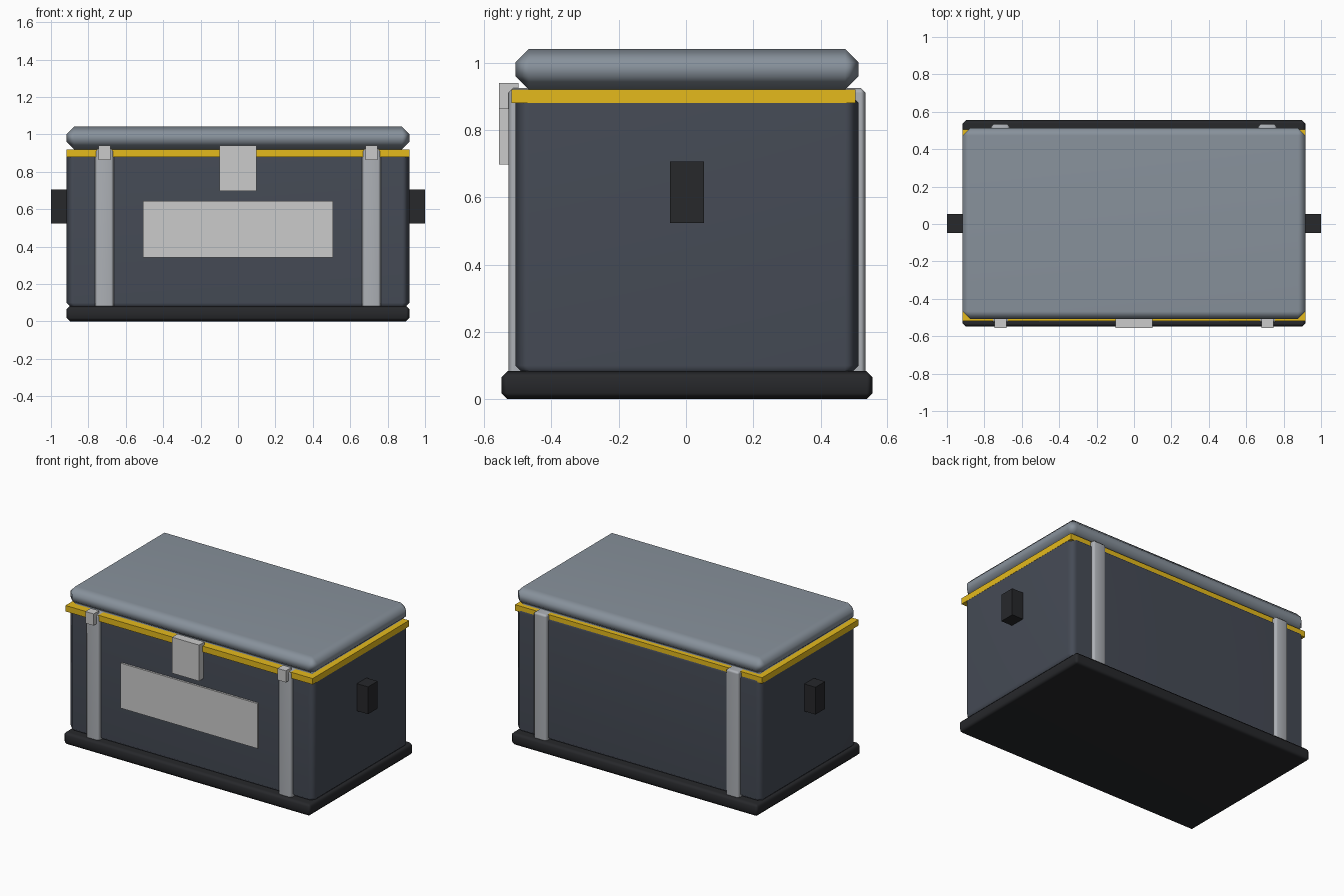
import bpy
import bmesh

if "Cube" in bpy.data.objects:
    bpy.data.objects.remove(bpy.data.objects["Cube"])

YC = 0.003  # depth centre of the crate


def material(name, rgb):
    mat = bpy.data.materials.new(name)
    mat.diffuse_color = (*rgb, 1)
    mat.use_nodes = True
    mat.node_tree.nodes["Principled BSDF"].inputs["Base Color"].default_value = mat.diffuse_color
    return mat


dark = material("dark_shell", (0.06, 0.07, 0.092))
steel = material("lid_steel", (0.245, 0.285, 0.33))
metal = material("strap_metal", (0.42, 0.44, 0.47))
black = material("black_rubber", (0.02, 0.021, 0.024))
gold = material("gold_trim", (0.78, 0.49, 0.012))


def box(name, x, y, z, mat=None, bevel=0):
    """Box from (min, max) ranges, with an optional smooth-shaded chamfer."""
    bm = bmesh.new()
    bmesh.ops.create_cube(bm, size=1)
    for v in bm.verts:
        v.co = [r[0] + (c + 0.5) * (r[1] - r[0]) for c, r in zip(v.co, (x, y, z))]
    mesh = bpy.data.meshes.new(name)
    bm.to_mesh(mesh)
    bm.free()
    obj = bpy.data.objects.new(name, mesh)
    bpy.context.collection.objects.link(obj)
    if mat:
        mesh.materials.append(mat)
    if bevel:
        mod = obj.modifiers.new("chamfer", 'BEVEL')
        mod.width = bevel
        mod.segments = 1
        mesh.shade_smooth()
        obj.modifiers.new("flat_panels", 'WEIGHTED_NORMAL')
    return obj


# Base, shell, trim and lid
W = 0.917
box("base", (-W, W), (YC - 0.552, YC + 0.552), (0, 0.083), black, 0.018)
box("body", (-W, W), (YC - 0.51, YC + 0.51), (0.06, 0.92), dark, 0.04)
box("trim_band", (-W - 0.001, W + 0.001), (-0.519, 0.504), (0.88, 0.92), gold)
box("lid", (-W, W), (YC - 0.51, YC + 0.51), (0.92, 1.041), steel, 0.04)

# Straps, strap clips and side handles on both sides
for side, s in (("left", -1), ("right", 1)):
    cx = s * 0.714
    box(f"strap_{side}", (cx - 0.051, cx + 0.051), (YC - 0.531, YC + 0.531),
        (0.06, 0.925), metal, 0.015)
    box(f"strap_clip_{side}", (cx - 0.031, cx + 0.031), (-0.556, -0.498), (0.862, 0.94))
    box(f"handle_{side}", sorted((s * 0.88, s * 1.0)), (YC - 0.051, YC + 0.051),
        (0.523, 0.706), black)

# Front latch and blank label plate
box("latch", (-0.1, 0.1), (-0.556, -0.498), (0.698, 0.94))
box("label_plate", (-0.508, 0.508), (-0.52, -0.49), (0.341, 0.643))
